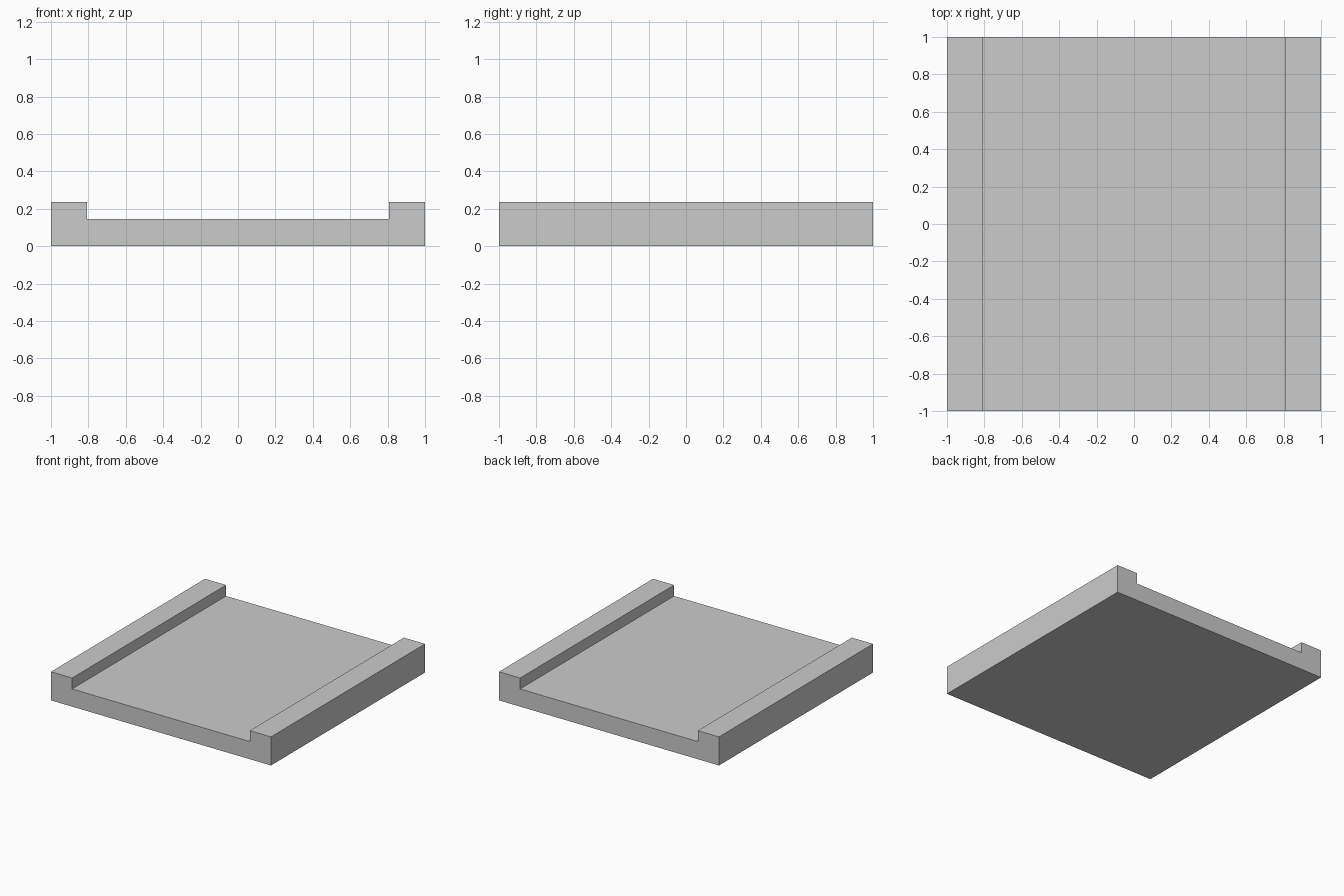
import bpy
import bmesh

if "Cube" in bpy.data.objects:
    bpy.data.objects.remove(bpy.data.objects["Cube"])

HALF = 1.0       # half width and half depth
INNER = 0.808    # half width of the channel
FLOOR = 0.145    # channel floor height
TOP = 0.235      # rail height

# Channel cross-section: right half, then mirrored to the left
right = [(HALF, 0), (HALF, TOP), (INNER, TOP), (INNER, FLOOR)]
profile = right + [(-x, z) for x, z in reversed(right)]

# Extrude the cross-section from front to back
bm = bmesh.new()
face = bm.faces.new([bm.verts.new((x, -HALF, z)) for x, z in profile])
ext = bmesh.ops.extrude_face_region(bm, geom=[face], use_keep_orig=True)
moved = [v for v in ext["geom"] if isinstance(v, bmesh.types.BMVert)]
bmesh.ops.translate(bm, verts=moved, vec=(0, 2 * HALF, 0))
bmesh.ops.recalc_face_normals(bm, faces=bm.faces)

mesh = bpy.data.meshes.new("channel_slab")
bm.to_mesh(mesh)
bm.free()
slab = bpy.data.objects.new("channel_slab", mesh)
bpy.context.collection.objects.link(slab)
